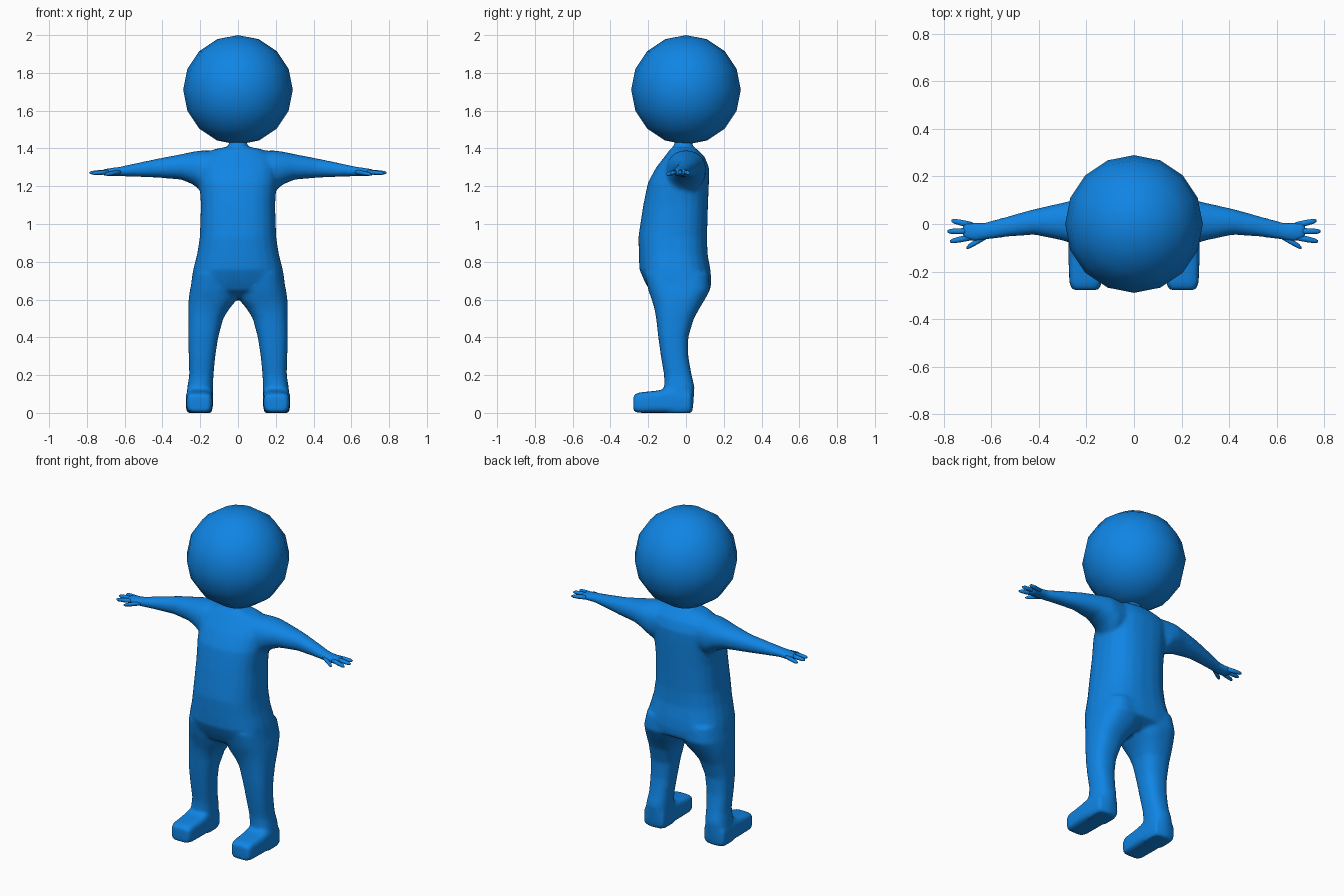
import bpy, bmesh, math

blue = bpy.data.materials.new("bright blue")
blue.diffuse_color = (0.005, 0.235, 0.78, 1)


def loft(bm, axis, rings, power=2.4, side=1, n=24):
    """Skin rounded sections; each ring is (position, a_min, a_max, b_min, b_max)."""
    loops = []
    for t, a0, a1, b0, b1 in rings:
        loop = []
        for i in range(n):
            ang = 2 * math.pi * (i + 0.5) / n
            c, s = math.cos(ang), math.sin(ang)
            a = (a0 + a1) / 2 + (a1 - a0) / 2 * math.copysign(abs(c) ** (2 / power), c)
            b = (b0 + b1) / 2 + (b1 - b0) / 2 * math.copysign(abs(s) ** (2 / power), s)
            x, y, z = {"x": (t, a, b), "y": (a, t, b), "z": (a, b, t)}[axis]
            loop.append(bm.verts.new((side * x, y, z)))
        loops.append(loop)
    faces = [bm.faces.new(loops[0]), bm.faces.new(loops[-1][::-1])]
    for lo, hi in zip(loops, loops[1:]):
        for i in range(n):
            j = (i + 1) % n
            faces.append(bm.faces.new((lo[i], hi[i], hi[j], lo[j])))
    bmesh.ops.recalc_face_normals(bm, faces=faces)


def finish(bm, name):
    mesh = bpy.data.meshes.new(name)
    bm.to_mesh(mesh)
    bm.free()
    mesh.materials.append(blue)
    obj = bpy.data.objects.new(name, mesh)
    bpy.context.collection.objects.link(obj)
    bpy.ops.object.select_all(action="DESELECT")
    obj.select_set(True)
    bpy.context.view_layer.objects.active = obj
    return obj


def blend(obj, voxel, repeat, ratio):
    """Fuse overlapping forms into one soft skin."""
    rm = obj.modifiers.new("fuse", "REMESH")
    rm.mode, rm.voxel_size = "VOXEL", voxel
    sm = obj.modifiers.new("soften", "SMOOTH")
    sm.factor, sm.iterations = 0.5, repeat
    dec = obj.modifiers.new("lighten", "DECIMATE")
    dec.ratio = ratio
    bpy.ops.object.convert(target="MESH")
    bpy.ops.object.shade_smooth()


# Section tables
torso = [(0.61, -0.16, 0.16, -0.13, 0.05), (0.65, -0.245, 0.245, -0.195, 0.13),
         (0.70, -0.248, 0.248, -0.222, 0.135), (0.76, -0.238, 0.238, -0.248, 0.13),
         (0.84, -0.217, 0.217, -0.25, 0.115), (0.93, -0.203, 0.203, -0.253, 0.112),
         (1.10, -0.197, 0.197, -0.227, 0.117), (1.22, -0.205, 0.205, -0.202, 0.122),
         (1.30, -0.205, 0.205, -0.158, 0.122), (1.355, -0.19, 0.19, -0.115, 0.10),
         (1.395, -0.13, 0.13, -0.085, 0.06), (1.41, -0.05, 0.05, -0.065, 0.035),
         (1.47, -0.04, 0.04, -0.055, 0.03)]
leg = [(0.74, 0.02, 0.235, -0.22, 0.12), (0.65, 0.0, 0.255, -0.20, 0.128),
       (0.60, 0.005, 0.262, -0.182, 0.10), (0.55, 0.047, 0.264, -0.167, 0.07),
       (0.50, 0.078, 0.264, -0.158, 0.042), (0.40, 0.105, 0.264, -0.147, 0.012),
       (0.30, 0.12, 0.261, -0.133, 0.012), (0.20, 0.13, 0.258, -0.116, 0.03),
       (0.14, 0.132, 0.268, -0.115, 0.045), (0.05, 0.133, 0.275, -0.11, 0.04),
       (0.0, 0.136, 0.275, -0.11, 0.033)]
foot = [(0.03, 0.136, 0.275, 0.0, 0.11), (-0.10, 0.132, 0.276, 0.0, 0.13),
        (-0.15, 0.132, 0.276, 0.0, 0.118), (-0.25, 0.136, 0.272, 0.0, 0.108),
        (-0.278, 0.148, 0.26, 0.008, 0.095)]
arm = [(0.08, -0.10, 0.09, 1.19, 1.385), (0.19, -0.105, 0.105, 1.17, 1.39),
       (0.24, -0.09, 0.105, 1.21, 1.383), (0.30, -0.07, 0.09, 1.235, 1.37),
       (0.42, -0.045, 0.063, 1.245, 1.347), (0.54, -0.055, 0.03, 1.25, 1.322),
       (0.63, -0.068, 0.006, 1.253, 1.302), (0.67, -0.075, 0.008, 1.253, 1.297),
       (0.71, -0.07, 0.012, 1.255, 1.291), (0.725, -0.055, 0.0, 1.262, 1.284)]

# Body: torso, limbs and feet fused together
bm = bmesh.new()
loft(bm, "z", torso, 2.5)
for side in (1, -1):
    loft(bm, "z", leg, 2.5, side)
    loft(bm, "y", foot, 4.5, side)
    loft(bm, "x", arm, 2.2, side)
body = finish(bm, "body")
blend(body, 0.011, 7, 0.3)

# Fingers and thumbs: (root x, root y, tip x, tip y, root z, tip z)
digits = [(0.68, -0.005, 0.768, 0.014, 1.275, 1.268),
          (0.68, -0.030, 0.786, -0.031, 1.278, 1.271),
          (0.68, -0.055, 0.774, -0.073, 1.276, 1.268),
          (0.62, -0.050, 0.705, -0.100, 1.277, 1.262)]
for side, label in ((1, "left"), (-1, "right")):
    bm = bmesh.new()
    for x0, y0, x1, y1, z0, z1 in digits:
        rings = []
        for f, r in ((0, 0.014), (0.55, 0.0135), (0.88, 0.011), (1, 0.005)):
            x, y, z = (p + (q - p) * f for p, q in ((x0, x1), (y0, y1), (z0, z1)))
            rings.append((x, y - r, y + r, z - r * 0.9, z + r * 0.9))
        loft(bm, "x", rings, 2, side, 8)
    finish(bm, label + "_fingers")
    bpy.ops.object.shade_smooth()

# Head: smooth-shaded sphere with a coarse outline
bm = bmesh.new()
bmesh.ops.create_uvsphere(bm, u_segments=16, v_segments=8, radius=0.29)
bmesh.ops.translate(bm, verts=bm.verts, vec=(0, 0, 1.71))
finish(bm, "head")
bpy.ops.object.shade_smooth()
